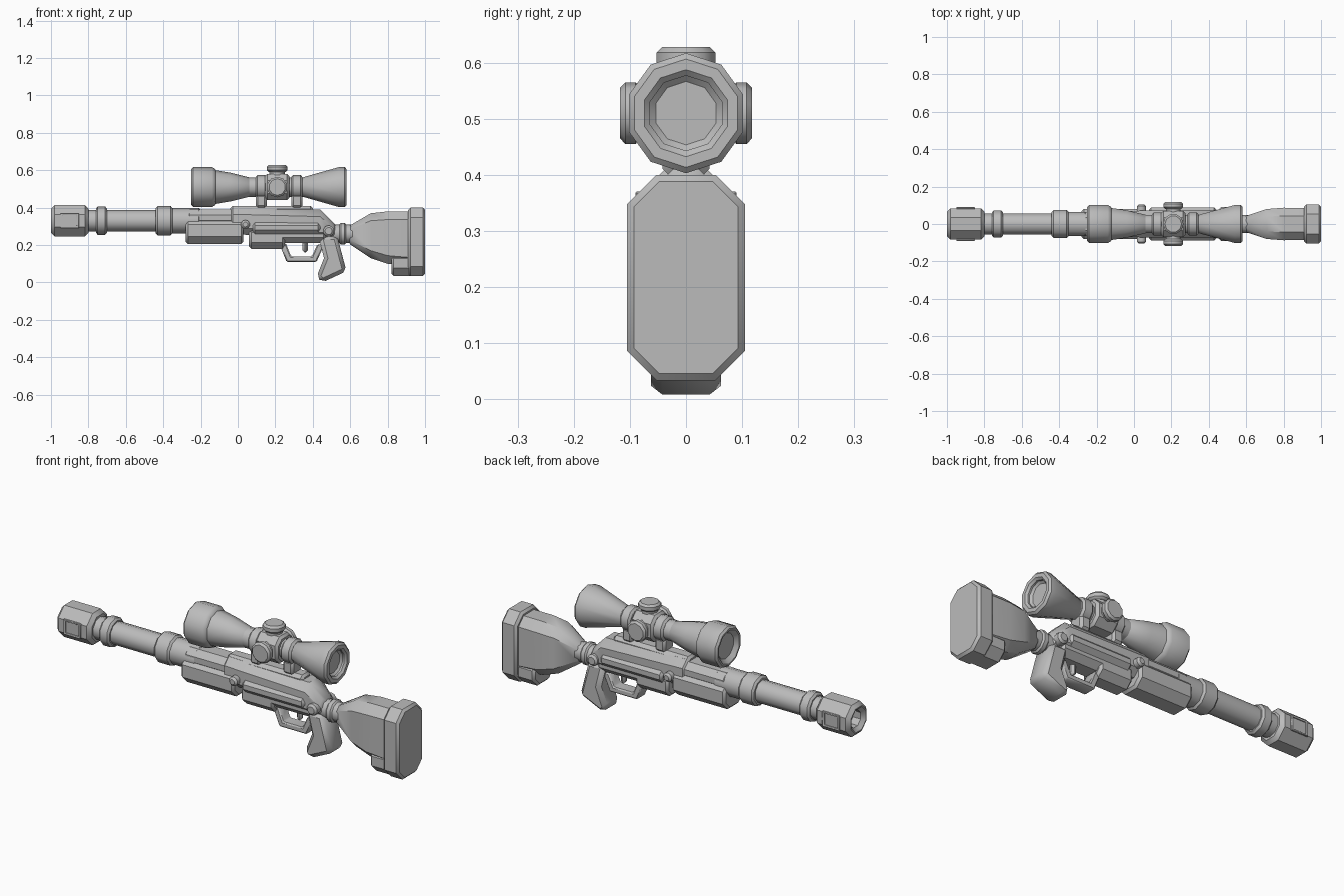
import bpy, bmesh, math
from mathutils import Vector

cube = bpy.data.objects.get("Cube")
if cube:
    bpy.data.objects.remove(cube, do_unlink=True)

ALONG, ACROSS, UP = Vector((1, 0, 0)), Vector((0, 1, 0)), Vector((0, 0, 1))
BARREL_AXIS = UP * 0.33
SCOPE_AXIS = UP * 0.51
BOTH_SIDES = {"left": 1, "right": -1}


def plain_material(name, shade):
    """A single flat colour for the viewport and the render."""
    material = bpy.data.materials.new(name)
    material.use_nodes = True
    colour = (shade, shade, shade, 1)
    material.diffuse_color = colour
    for node in material.node_tree.nodes:
        if node.type == 'BSDF_PRINCIPLED':
            node.inputs["Base Color"].default_value = colour
    return material


grey = plain_material("plain grey", 0.5)


def skin(name, rings, bevel):
    """Join rings of points into a closed body and chamfer its hard edges."""
    bm = bmesh.new()
    loops = [[bm.verts.new(point) for point in ring] for ring in rings]
    for near, far in zip(loops, loops[1:]):
        for i in range(len(near)):
            bm.faces.new((near[i - 1], near[i], far[i], far[i - 1]))
    bm.faces.new(loops[0])
    bm.faces.new(loops[-1])
    bmesh.ops.recalc_face_normals(bm, faces=bm.faces)
    hard = [edge for edge in bm.edges if edge.calc_face_angle(0) > math.radians(50)]
    bmesh.ops.bevel(bm, geom=hard, offset=bevel, segments=1,
                    affect='EDGES', clamp_overlap=True)

    mesh = bpy.data.meshes.new(name)
    bm.to_mesh(mesh)
    bm.free()
    mesh.materials.append(grey)
    part = bpy.data.objects.new(name, mesh)
    bpy.context.collection.objects.link(part)
    bpy.ops.object.select_all(action='DESELECT')
    part.select_set(True)
    bpy.context.view_layer.objects.active = part
    bpy.ops.object.shade_smooth_by_angle(angle=math.radians(40))


def lathe(name, profile, centre, axis=ALONG, sides=10, turn=0, bevel=0.01):
    """Spin (distance, radius) pairs round an axis through the centre."""
    aim = ALONG.rotation_difference(axis)
    angles = [math.tau * (i + turn) / sides for i in range(sides)]
    rings = []
    for distance, radius in profile:
        spokes = [UP * math.cos(a) + ACROSS * math.sin(a) for a in angles]
        rings.append([centre + aim @ (ALONG * distance + spoke * radius)
                      for spoke in spokes])
    skin(name, rings, bevel)


def rod(name, start, end, radius, centre, axis=ALONG):
    lathe(name, [(start, radius), (end, radius)], centre, axis)


def loft(name, sections, bevel=0.012):
    """Corner-cut sections along the length: (x, bottom, top, half width)."""
    rings = []
    for x, bottom, top, width in sections:
        cut = min(width / 2, (top - bottom) / 3)
        side = [(width - cut, bottom), (width, bottom + cut),
                (width, top - cut), (width - cut, top)]
        mirrored = [(-y, z) for y, z in reversed(side)]
        rings.append([(x, y, z) for y, z in side + mirrored])
    skin(name, rings, bevel)


def block(name, back, front, bottom, top, width):
    loft(name, [(x, bottom, top, width) for x in (back, front)])


def prism(name, outline, steps, bevel):
    """Side outline swept through (y, scale) steps about its own middle."""
    points = [Vector((x, 0, z)) for x, z in outline]
    middle = sum(points, Vector()) / len(points)
    rings = [[middle.lerp(point, scale) + ACROSS * y for point in points]
             for y, scale in steps]
    skin(name, rings, bevel)


def rim(profile, lip, depth):
    """Sink a hollow into the first end of a lathe profile."""
    start, radius = profile[0]
    inside = radius - lip
    inward = math.copysign(depth, profile[-1][0] - start)
    return [(start + inward, inside), (start, inside)] + profile


# Barrel, collars and hollow muzzle
rod("barrel", -0.84, -0.2, 0.058, BARREL_AXIS)
rod("barrel_sleeve", -0.4, -0.2, 0.068, BARREL_AXIS)
rod("front_collar", -0.76, -0.7, 0.075, BARREL_AXIS)
rod("rear_collar", -0.44, -0.35, 0.078, BARREL_AXIS)
lathe("muzzle", rim([(-1, 0.09), (-0.8, 0.09)], lip=0.045, depth=0.08),
      BARREL_AXIS, sides=8, turn=0.5, bevel=0.018)

# Framed ports on both sides of the muzzle
port = [(-0.95, 0.29), (-0.85, 0.29), (-0.85, 0.37), (-0.95, 0.37)]
for label, side in BOTH_SIDES.items():
    inner, outer = side * 0.08, side * 0.09
    prism(label + "_muzzle_port", port,
          [(inner, 1), (outer, 1), (outer, 0.75), (inner, 0.75)], bevel=0.002)

# Handguard and receiver
block("handguard", -0.28, 0.03, 0.205, 0.35, 0.08)
block("handguard_top", -0.27, 0.1, 0.3, 0.39, 0.064)
loft("receiver", [(-0.04, 0.26, 0.4, 0.07), (0.44, 0.23, 0.39, 0.076),
                  (0.52, 0.23, 0.31, 0.055)])
block("top_rail", -0.04, 0.4, 0.36, 0.41, 0.04)
block("side_panels", 0.08, 0.44, 0.255, 0.33, 0.088)
block("front_housing", 0.06, 0.25, 0.18, 0.3, 0.066)
block("rear_housing", 0.2, 0.47, 0.21, 0.3, 0.066)
rod("cross_pin", -0.105, 0.105, 0.024, Vector((0.04, 0, 0.31)), ACROSS)
rod("rear_stud", -0.09, 0.09, 0.03, Vector((0.485, 0, 0.275)), ACROSS)

# Trigger guard: a bent strip, its inner edge drawn towards the trigger
bend = [Vector(p) for p in ((0.22, 0.21), (0.26, 0.11), (0.42, 0.11), (0.46, 0.2))]
hub = Vector((0.34, 0.21))
strip = bend + [hub.lerp(point, 0.7) for point in reversed(bend)]
prism("trigger_guard", strip, [(-0.034, 1), (0.034, 1)], bevel=0.006)
block("trigger", 0.345, 0.375, 0.16, 0.23, 0.016)

# Grip
prism("grip", [(0.43, 0.25), (0.53, 0.25), (0.58, 0.06), (0.45, 0), (0.42, 0.03),
               (0.46, 0.13)], [(-0.062, 1), (0.062, 1)], bevel=0.02)

# Neck, stock and butt pad
rod("stock_neck", 0.48, 0.64, 0.05, UP * 0.26)
rod("neck_collar", 0.54, 0.58, 0.058, UP * 0.26)
loft("stock", [(0.59, 0.21, 0.3, 0.04), (0.71, 0.13, 0.37, 0.08),
               (0.8, 0.1, 0.38, 0.087), (0.93, 0.09, 0.38, 0.085)])
block("butt_base", 0.82, 0.96, 0.035, 0.17, 0.085)
block("butt_pad", 0.91, 1, 0.034, 0.4, 0.105)

# Scope: two flared bells with sunken lenses on a straight tube
rod("scope_tube", 0, 0.4, 0.052, SCOPE_AXIS)
lathe("front_bell", rim([(-0.25, 0.107), (-0.13, 0.107), (-0.12, 0.09),
                         (-0.04, 0.077), (0.07, 0.05)], lip=0.03, depth=0.02), SCOPE_AXIS)
lathe("rear_bell", rim([(0.58, 0.107), (0.54, 0.107), (0.34, 0.05)],
                       lip=0.04, depth=0.03), SCOPE_AXIS)

# Scope mounts
for label, x in {"front": 0.125, "rear": 0.315}.items():
    start, end = x - 0.03, x + 0.03
    rod(label + "_mount_ring", start, end, 0.064, SCOPE_AXIS)
    block(label + "_mount_foot", start, end, 0.39, 0.48, 0.042)

# Turrets around a central hub
block("turret_hub", 0.145, 0.275, 0.44, 0.58, 0.07)
TURRET = SCOPE_AXIS + ALONG * 0.21
directions = {"top": UP}
directions.update({label: ACROSS * side for label, side in BOTH_SIDES.items()})
for label, direction in directions.items():
    rod(label + "_turret_stem", 0, 0.1, 0.042, TURRET, direction)
    rod(label + "_turret_cap", 0.08, 0.118, 0.055, TURRET, direction)
